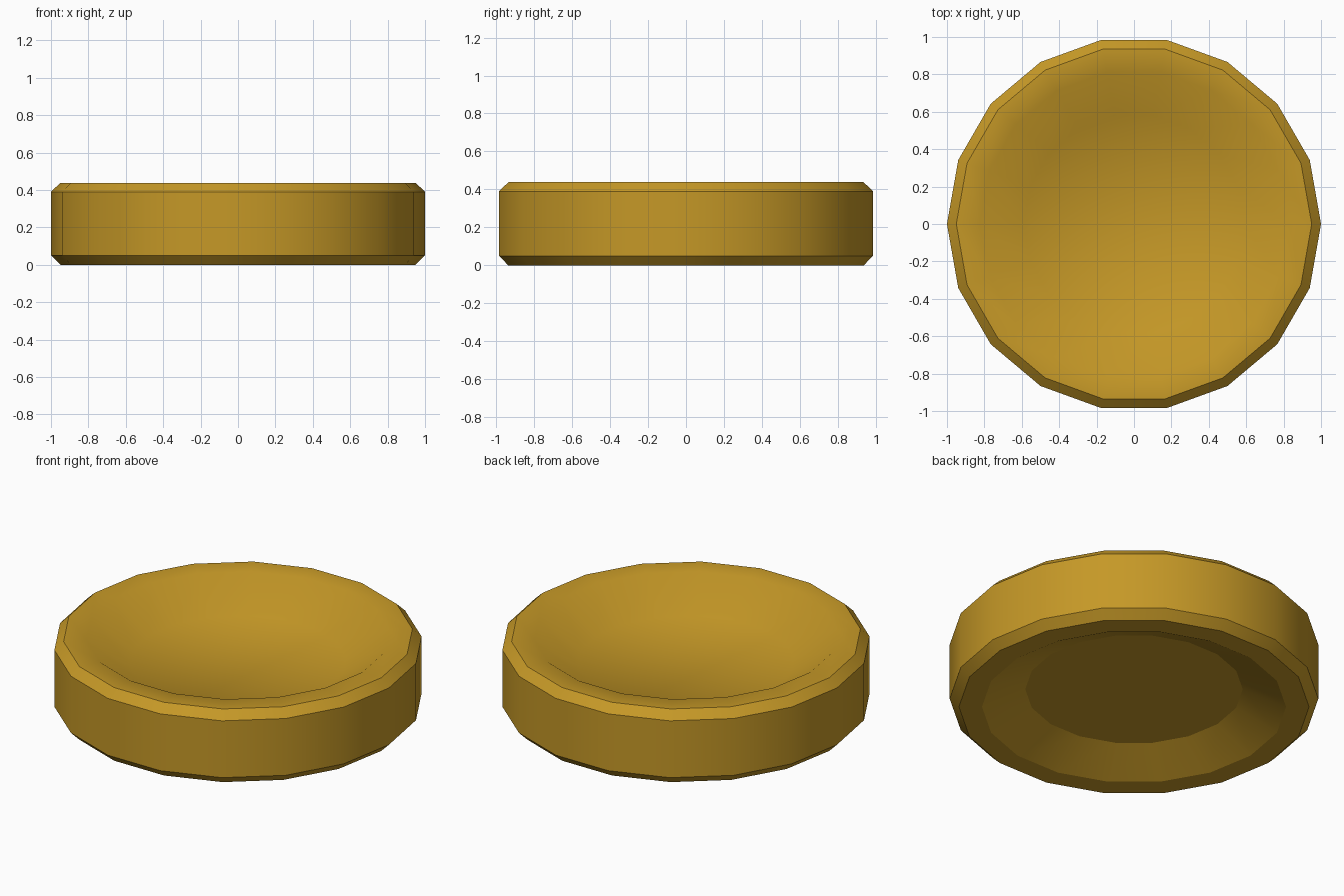
import bpy, bmesh
from math import cos, sin, pi, radians

if "Cube" in bpy.data.objects:
    bpy.data.objects.remove(bpy.data.objects["Cube"])

SIDES = 18


def lathe(name, profile, crisp_rings):
    """Revolve (radius, z) points into a solid capped at both ends."""
    bm = bmesh.new()
    rings = [[bm.verts.new((r * cos(2 * pi * i / SIDES),
                            r * sin(2 * pi * i / SIDES), z))
              for i in range(SIDES)] for r, z in profile]
    for a, b in zip(rings, rings[1:]):
        for i in range(SIDES):
            j = (i + 1) % SIDES
            bm.faces.new((a[i], a[j], b[j], b[i]))
    bm.faces.new(list(reversed(rings[0])))
    bm.faces.new(rings[-1])
    bmesh.ops.recalc_face_normals(bm, faces=bm.faces)
    # Keep chosen rings crisp
    for k in crisp_rings:
        for i in range(SIDES):
            bm.edges.get((rings[k][i], rings[k][(i + 1) % SIDES])).smooth = False
    mesh = bpy.data.meshes.new(name)
    bm.to_mesh(mesh)
    bm.free()
    obj = bpy.data.objects.new(name, mesh)
    bpy.context.collection.objects.link(obj)
    bpy.context.view_layer.objects.active = obj
    obj.select_set(True)
    bpy.ops.object.shade_smooth_by_angle(angle=radians(42), keep_sharp_edges=True)
    return obj


# Round disc: recessed underside, chamfered wall, dished top
disc = lathe("dished_disc", [
    (0.59, 0.11), (0.825, 0.0), (0.95, 0.0),          # underside recess and foot
    (1.0, 0.05), (1.0, 0.39), (0.95, 0.438),          # chamfered side wall
    (0.825, 0.438), (0.59, 0.28),                     # rim and dish floor
], crisp_rings=(0, 1))

# Gold material
gold = bpy.data.materials.new("gold")
gold.diffuse_color = (0.56, 0.315, 0.02, 1)
gold.use_nodes = True
gold.node_tree.nodes["Principled BSDF"].inputs["Base Color"].default_value = gold.diffuse_color
disc.data.materials.append(gold)
